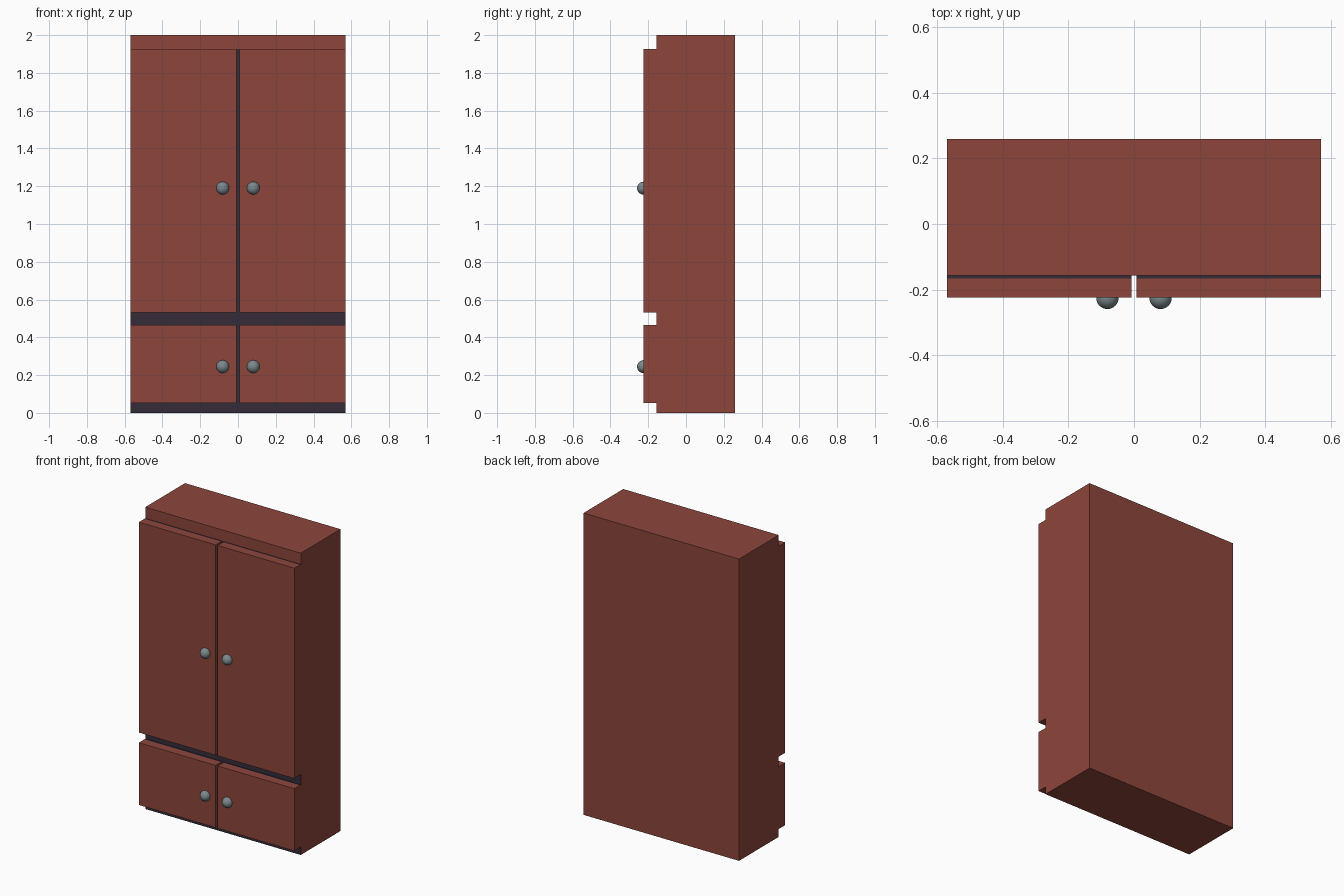
import bpy, bmesh
from mathutils import Matrix

if "Cube" in bpy.data.objects:
    bpy.data.objects.remove(bpy.data.objects["Cube"])


def material(name, rgb):
    m = bpy.data.materials.new(name)
    m.diffuse_color = (*rgb, 1)
    m.use_nodes = True
    m.node_tree.nodes["Principled BSDF"].inputs["Base Color"].default_value = m.diffuse_color
    return m


WOOD = material("red_wood", (0.266, 0.061, 0.045))
DARK = material("dark_recess", (0.036, 0.025, 0.040))
METAL = material("grey_metal", (0.20, 0.25, 0.27))

FRONT, BODY_FRONT, BACK = -0.224, -0.157, 0.259
HALF, GAP = 0.57, 0.007
DOOR_TOP = 1.926


def finish(name, bm, mats):
    me = bpy.data.meshes.new(name)
    bm.to_mesh(me)
    bm.free()
    for m in mats:
        me.materials.append(m)
    ob = bpy.data.objects.new(name, me)
    bpy.context.collection.objects.link(ob)
    return ob


def box(name, lo, hi, cut_at, cut_dir, is_dark):
    """Box with one cut line; faces that meet the rule become dark."""
    bm = bmesh.new()
    bmesh.ops.create_cube(bm, size=1)
    for v in bm.verts:
        v.co = [lo[i] if v.co[i] < 0 else hi[i] for i in range(3)]
    bmesh.ops.bisect_plane(bm, geom=bm.verts[:] + bm.edges[:] + bm.faces[:],
                           plane_co=cut_at, plane_no=cut_dir)
    bm.normal_update()
    for f in bm.faces:
        f.material_index = int(is_dark(f.normal, f.calc_center_median()))
    return finish(name, bm, (WOOD, DARK))


# Carcass: the front behind the doors is dark, the top band stays wood
box("cabinet_body", (-HALF, BODY_FRONT, 0), (HALF, BACK, 2),
    (0, 0, DOOR_TOP), (0, 0, 1),
    lambda n, c: n.y < -0.5 and c.z < DOOR_TOP)

# Doors (with a dark seam along the rear of the top edge) and knobs
SEAM = BODY_FRONT - 0.009
for level, z0, z1, knob_z in (("upper", 0.532, DOOR_TOP, 1.19),
                              ("lower", 0.052, 0.465, 0.245)):
    for side, s in (("left", -1), ("right", 1)):
        x0, x1 = sorted((s * GAP, s * HALF))
        box(f"{level}_{side}_door", (x0, FRONT, z0), (x1, BODY_FRONT, z1),
            (0, SEAM, 0), (0, 1, 0),
            lambda n, c: n.z > 0.5 and c.y > SEAM)

        bm = bmesh.new()
        bmesh.ops.create_uvsphere(bm, u_segments=24, v_segments=16, radius=0.034,
                                  matrix=Matrix.Translation((s * 0.081, FRONT - 0.001, knob_z)))
        for f in bm.faces:
            f.smooth = True
        finish(f"{level}_{side}_knob", bm, (METAL,))
